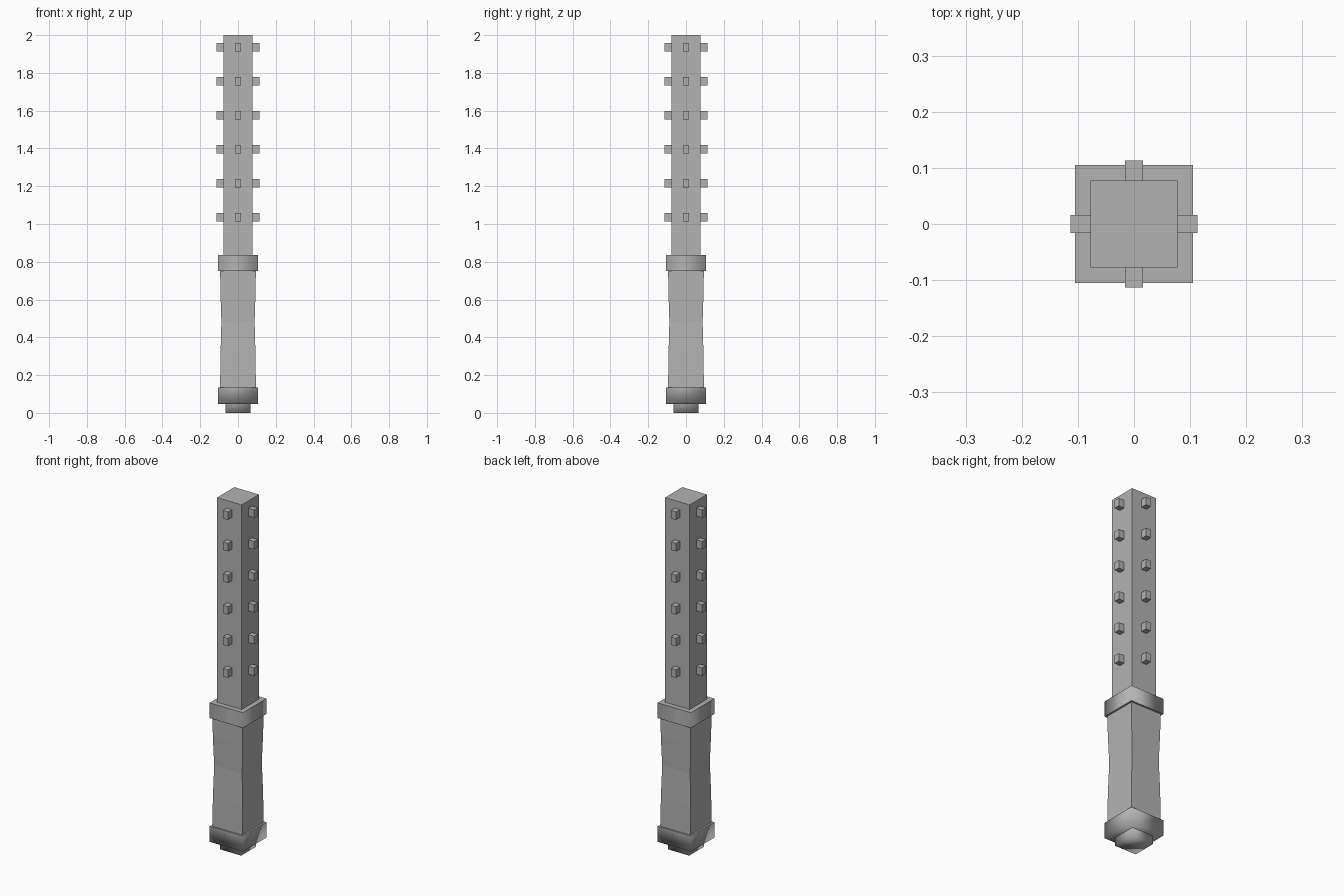
import bpy
import bmesh
from math import pi
from mathutils import Matrix

cube = bpy.data.objects.get("Cube")
if cube:
    bpy.data.objects.remove(cube, do_unlink=True)

GREY = (0.45, 0.45, 0.45, 1.0)
metal = bpy.data.materials.new("plain_grey")
metal.use_nodes = True
metal.diffuse_color = GREY
metal.node_tree.nodes["Principled BSDF"].inputs["Base Color"].default_value = GREY


def finish(name, bm):
    bmesh.ops.recalc_face_normals(bm, faces=bm.faces)
    mesh = bpy.data.meshes.new(name)
    bm.to_mesh(mesh)
    bm.free()
    mesh.materials.append(metal)
    obj = bpy.data.objects.new(name, mesh)
    bpy.context.collection.objects.link(obj)
    return obj


def square_loft(name, sections, smooth=False, soft_bottom=False):
    """Stack square sections given as (height, half width) and cap both ends."""
    bm = bmesh.new()
    rings = []
    for z, h in sections:
        corners = ((-h, -h), (h, -h), (h, h), (-h, h))
        rings.append([bm.verts.new((x, y, z)) for x, y in corners])
    for low, high in zip(rings, rings[1:]):
        for i in range(4):
            j = (i + 1) % 4
            bm.faces.new((low[i], low[j], high[j], high[i])).smooth = smooth
    bottom = bm.faces.new(rings[0][::-1])
    top = bm.faces.new(rings[-1])
    bottom.smooth = soft_bottom
    for cap, soft in ((bottom, soft_bottom), (top, False)):
        for edge in cap.edges:
            edge.smooth = soft
    return finish(name, bm)


# Handle, from the bottom up
square_loft("pommel", [(0.0, 0.067), (0.06, 0.067)], True, True)
square_loft("lower_collar", [(0.047, 0.105), (0.135, 0.105)], True, True)
square_loft("grip", [(0.1, 0.095), (0.3, 0.093), (0.48, 0.088),
                     (0.64, 0.093), (0.79, 0.095)])
square_loft("upper_collar", [(0.75, 0.105), (0.837, 0.105)], True)

# Square shaft
square_loft("shaft", [(0.8, 0.0775), (2.0, 0.0775)])

# Rows of block studs on all four sides
for side, label in enumerate(("front", "left", "back", "right")):
    bm = bmesh.new()
    turn = Matrix.Rotation(side * pi / 2, 4, "Z")
    for row in range(6):
        place = Matrix.Translation((0, -0.0915, 1.037 + row * 0.1795))
        size = Matrix.Diagonal((0.032, 0.043, 0.045, 1))
        bmesh.ops.create_cube(bm, size=1, matrix=turn @ place @ size)
    finish(label + "_studs", bm)
